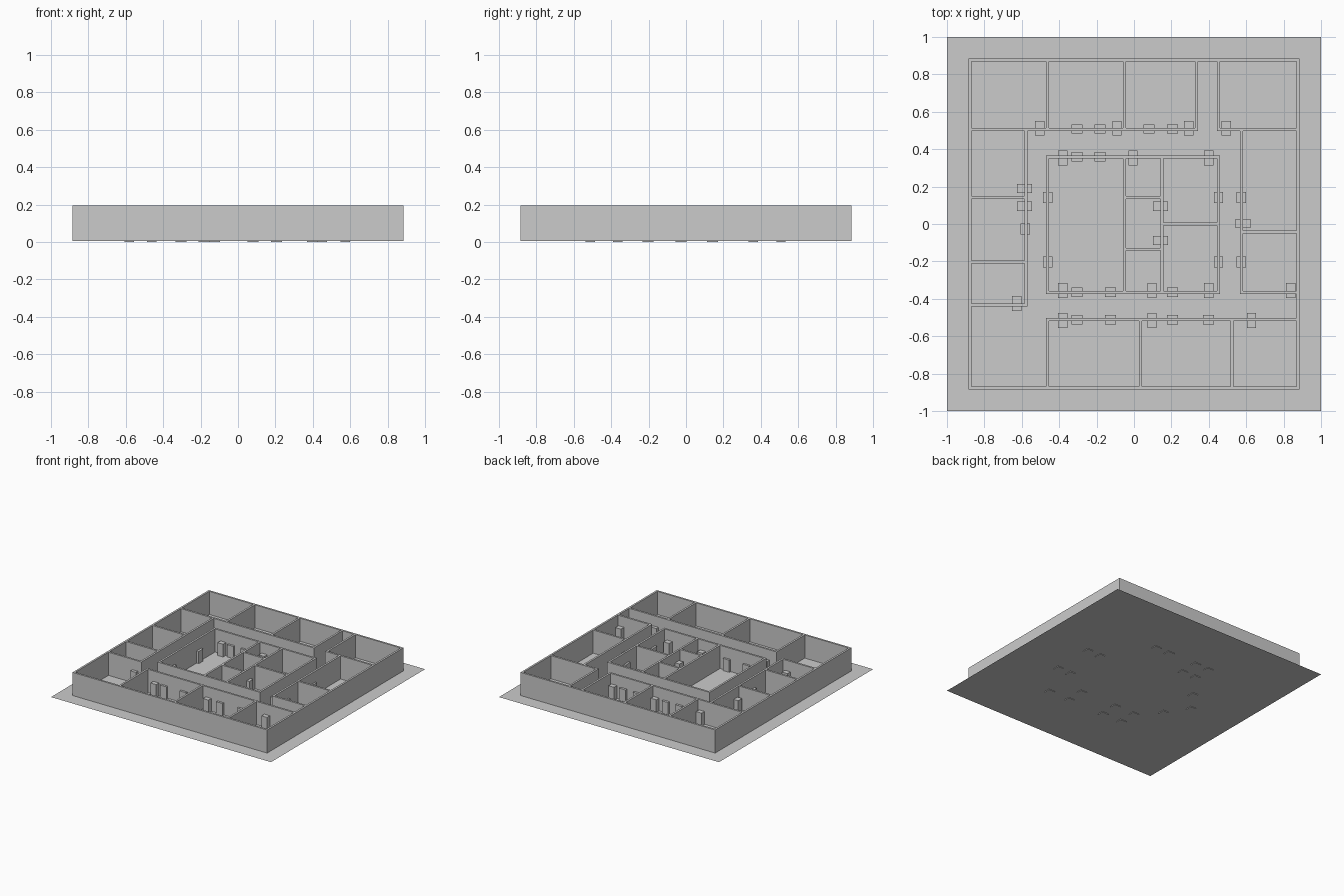
import bpy, bmesh

if "Cube" in bpy.data.objects:
    bpy.data.objects.remove(bpy.data.objects["Cube"])

FLOOR_Z, WALL_TOP, T = 0.005, 0.195, 0.016
E = 0.877  # centreline of the outer walls


def link(name, bm):
    bmesh.ops.recalc_face_normals(bm, faces=bm.faces)
    mesh = bpy.data.meshes.new(name)
    bm.to_mesh(mesh)
    bm.free()
    obj = bpy.data.objects.new(name, mesh)
    bpy.context.collection.objects.link(obj)
    return obj


def box(name, x, y, sx, sy, z0, z1):
    bm = bmesh.new()
    bmesh.ops.create_cube(bm, size=1)
    for v in bm.verts:
        v.co.x *= sx
        v.co.y *= sy
        v.co.z = (v.co.z + 0.5) * (z1 - z0)
    obj = link(name, bm)
    obj.location = (x, y, z0)
    return obj


# Floor sheet
bpy.ops.mesh.primitive_plane_add(size=2, location=(0, 0, FLOOR_Z))
bpy.context.object.name = "floor"

# Wall centrelines: horizontal (y, x0, x1)
horizontal = [
    (E, -E, E), (-E, -E, E),                                   # outer
    (0.506, -E, 0.334), (0.506, 0.452, E),                     # back rooms
    (0.141, -E, -0.577), (-0.204, -E, -0.577), (-0.433, -E, -0.577),  # left rooms
    (-0.044, 0.576, E), (-0.365, 0.576, E),                    # right rooms
    (-0.511, -0.463, E),                                       # front rooms
    (0.359, -0.463, 0.452), (-0.365, -0.463, 0.452),           # central block
    (0.141, -0.052, 0.15), (-0.135, -0.052, 0.15), (0.0, 0.15, 0.452),
]
# Wall centrelines: vertical (x, y0, y1)
vertical = [
    (-E, -E, E), (E, -E, E),
    (-0.463, 0.506, E), (-0.052, 0.506, E), (0.334, 0.506, E), (0.452, 0.506, E),
    (-0.577, -0.433, 0.506), (0.576, -0.365, 0.506),
    (-0.463, -E, -0.511), (0.036, -E, -0.511), (0.525, -E, -0.511),
    (-0.463, -0.365, 0.359), (0.452, -0.365, 0.359),
    (-0.052, -0.365, 0.359), (0.15, -0.365, 0.359),
]
h = T / 2
rects = [(a - h, b + h, y - h, y + h) for y, a, b in horizontal]
rects += [(x - h, x + h, a - h, b + h) for x, a, b in vertical]
rects = [tuple(round(v, 4) for v in r) for r in rects]

# Walls: merge all strips into one clean plan, then extrude upwards
xs = sorted({v for r in rects for v in r[:2]})
ys = sorted({v for r in rects for v in r[2:]})
bm = bmesh.new()
verts = {}


def corner(i, j):
    if (i, j) not in verts:
        verts[i, j] = bm.verts.new((xs[i], ys[j], FLOOR_Z))
    return verts[i, j]


for i in range(len(xs) - 1):
    for j in range(len(ys) - 1):
        cx, cy = (xs[i] + xs[i + 1]) / 2, (ys[j] + ys[j + 1]) / 2
        if any(r[0] < cx < r[1] and r[2] < cy < r[3] for r in rects):
            bm.faces.new([corner(i, j), corner(i + 1, j),
                          corner(i + 1, j + 1), corner(i, j + 1)])
plan = list(bm.faces)
ext = bmesh.ops.extrude_face_region(bm, geom=plan, use_keep_orig=True)
for g in ext["geom"]:
    if isinstance(g, bmesh.types.BMVert):
        g.co.z = WALL_TOP
link("walls", bm)

# Room doors: deep blocks through the walls, (y, x positions) and (x, y positions)
doors_h = [
    (0.512, (-0.503, -0.091, 0.292, 0.493)),
    (0.353, (-0.38, -0.005, 0.399)),
    (-0.356, (-0.38, 0.096, 0.399, 0.838)),
    (-0.516, (-0.38, 0.096, 0.628)),
    (-0.426, (-0.627,)),
]
doors_v = [(-0.585, (0.19, 0.094)), (0.142, (0.094, -0.088)), (0.584, (0.003,))]
for y, positions in doors_h:
    for x in positions:
        box("door", x, y, 0.05, 0.08, FLOOR_Z, 0.11)
for x, positions in doors_v:
    for y in positions:
        box("door", x, y, 0.08, 0.05, FLOOR_Z, 0.11)

# Corridor panels: shallower blocks that reach just below the floor
panels_h = [
    (0.508, (-0.305, -0.182, 0.08, 0.206)),
    (0.359, (-0.305, -0.182)),
    (-0.365, (-0.305, -0.126, 0.206)),
    (-0.511, (-0.305, -0.126, 0.206, 0.399)),
]
panels_v = [(-0.461, (0.142, -0.204)), (0.452, (0.142, -0.204)),
            (0.573, (0.142, -0.204)), (-0.581, (-0.026,))]
for y, positions in panels_h:
    for x in positions:
        box("wall_panel", x, y, 0.058, 0.05, 0, 0.105)
for x, positions in panels_v:
    for y in positions:
        box("wall_panel", x, y, 0.05, 0.058, 0, 0.105)
